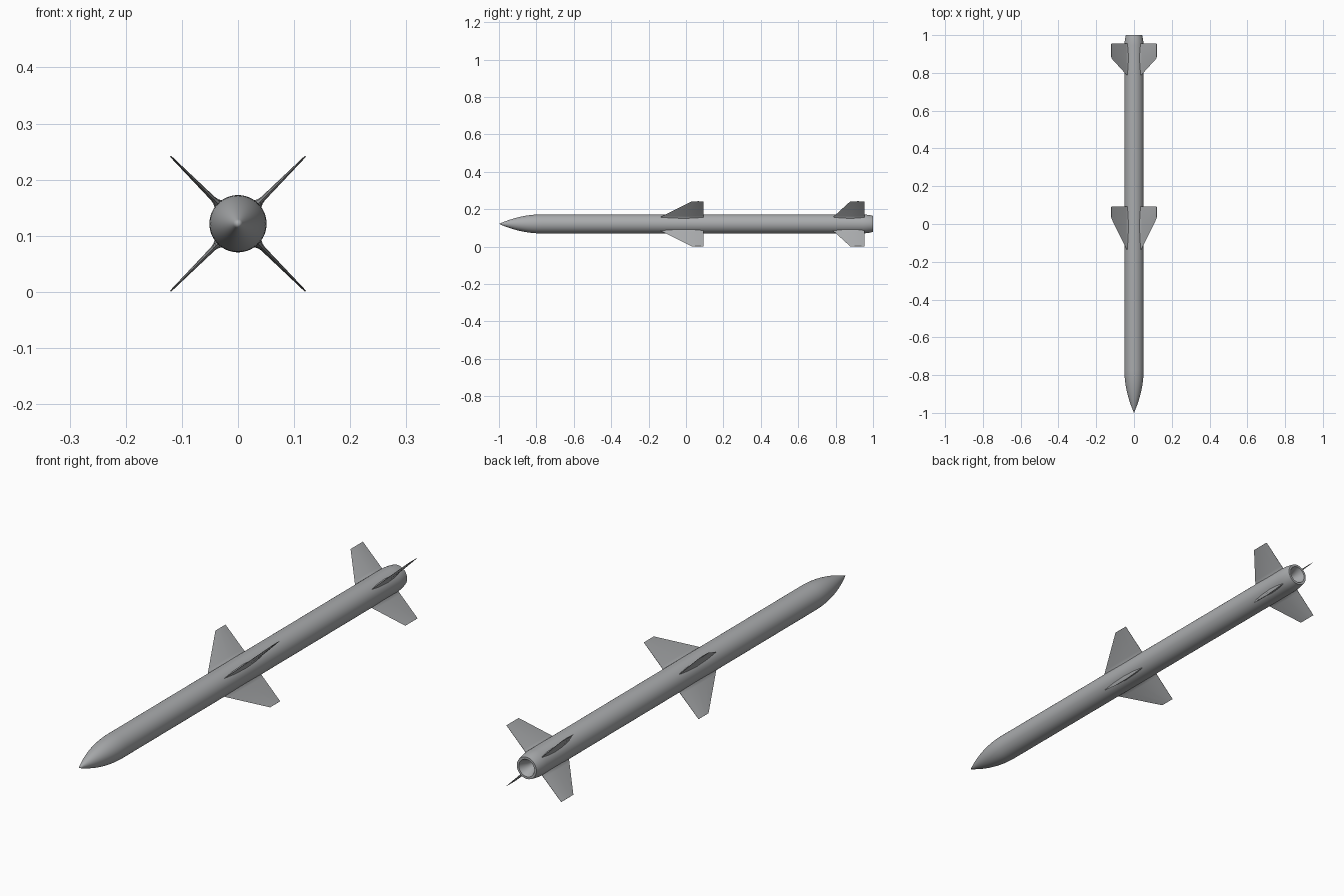
import bpy, bmesh, math
from mathutils import Vector

if "Cube" in bpy.data.objects:
    bpy.data.objects.remove(bpy.data.objects["Cube"])

R, CZ, SEG = 0.051, 0.1215, 64

grey = bpy.data.materials.new("light_grey")
grey.diffuse_color = (0.40, 0.41, 0.42, 1)
grey.use_nodes = True
grey.node_tree.nodes["Principled BSDF"].inputs["Base Color"].default_value = grey.diffuse_color


def finish(bm, name, angle):
    bmesh.ops.recalc_face_normals(bm, faces=bm.faces)
    me = bpy.data.meshes.new(name)
    bm.to_mesh(me)
    bm.free()
    me.materials.append(grey)
    ob = bpy.data.objects.new(name, me)
    bpy.context.collection.objects.link(ob)
    bpy.ops.object.select_all(action='DESELECT')
    ob.select_set(True)
    bpy.context.view_layer.objects.active = ob
    bpy.ops.object.shade_smooth_by_angle(angle=math.radians(angle))
    return ob


def lathe(name, profile):
    """Spin (radius, y) points around the body axis."""
    bm = bmesh.new()
    vs = [bm.verts.new((r, y, CZ)) for r, y in profile]
    es = [bm.edges.new(p) for p in zip(vs, vs[1:])]
    bmesh.ops.spin(bm, geom=vs + es, cent=(0, 0, CZ), axis=(0, 1, 0),
                   angle=math.tau, steps=SEG)
    bmesh.ops.remove_doubles(bm, verts=bm.verts, dist=1e-5)
    return finish(bm, name, 35)


# Body: ogive nose, straight tube, rounded tail and recessed exhaust
L = 0.23
nose = [(R * (1 - (1 - i / 12) ** 2), -1 + L * i / 12) for i in range(13)]
tail = [(R, 0.945), (0.0495, 0.965), (0.0465, 0.985), (0.043, 1.0)]
exhaust = [(0.034, 1.0), (0.027, 0.985), (0.019, 0.965), (0.014, 0.945), (0, 0.945)]
lathe("body", nose + tail + exhaust)


def fin(name, angle, root_front, tip_front, back):
    """Thin lens-section fin with a flared root, pointing out at the angle."""
    out = Vector((math.cos(angle), 0, math.sin(angle)))
    side = Vector((-math.sin(angle), 0, math.cos(angle)))
    r0, r1 = 0.05, 0.17
    bm = bmesh.new()
    rings = []
    # (distance from the axis, half thickness)
    for r, t in [(0.040, 0.013), (0.051, 0.0085), (0.056, 0.006),
                 (0.063, 0.0045), (r1, 0.0014)]:
        k = max(0, (r - r0) / (r1 - r0))
        f = root_front + (tip_front - root_front) * k
        section = [(0, 0), (0.25, 0.7), (0.55, 1), (0.8, 0.75), (1, 0.15),
                   (1, -0.15), (0.8, -0.75), (0.55, -1), (0.25, -0.7)]
        rings.append([bm.verts.new(out * r + side * (t * w)
                                   + Vector((0, f + (back - f) * s, CZ)))
                      for s, w in section])
    for a, b in zip(rings, rings[1:]):
        for i in range(len(a)):
            j = (i + 1) % len(a)
            bm.faces.new((a[i], a[j], b[j], b[i]))
    bm.faces.new(rings[0])
    bm.faces.new(rings[-1])
    finish(bm, name, 30)


# Four mid-body wings and four tail fins in an X layout
for i in range(4):
    a = math.radians(45 + 90 * i)
    fin(f"mid_wing_{i + 1}", a, -0.14, 0.03, 0.093)
    fin(f"tail_fin_{i + 1}", a, 0.785, 0.878, 0.955)
